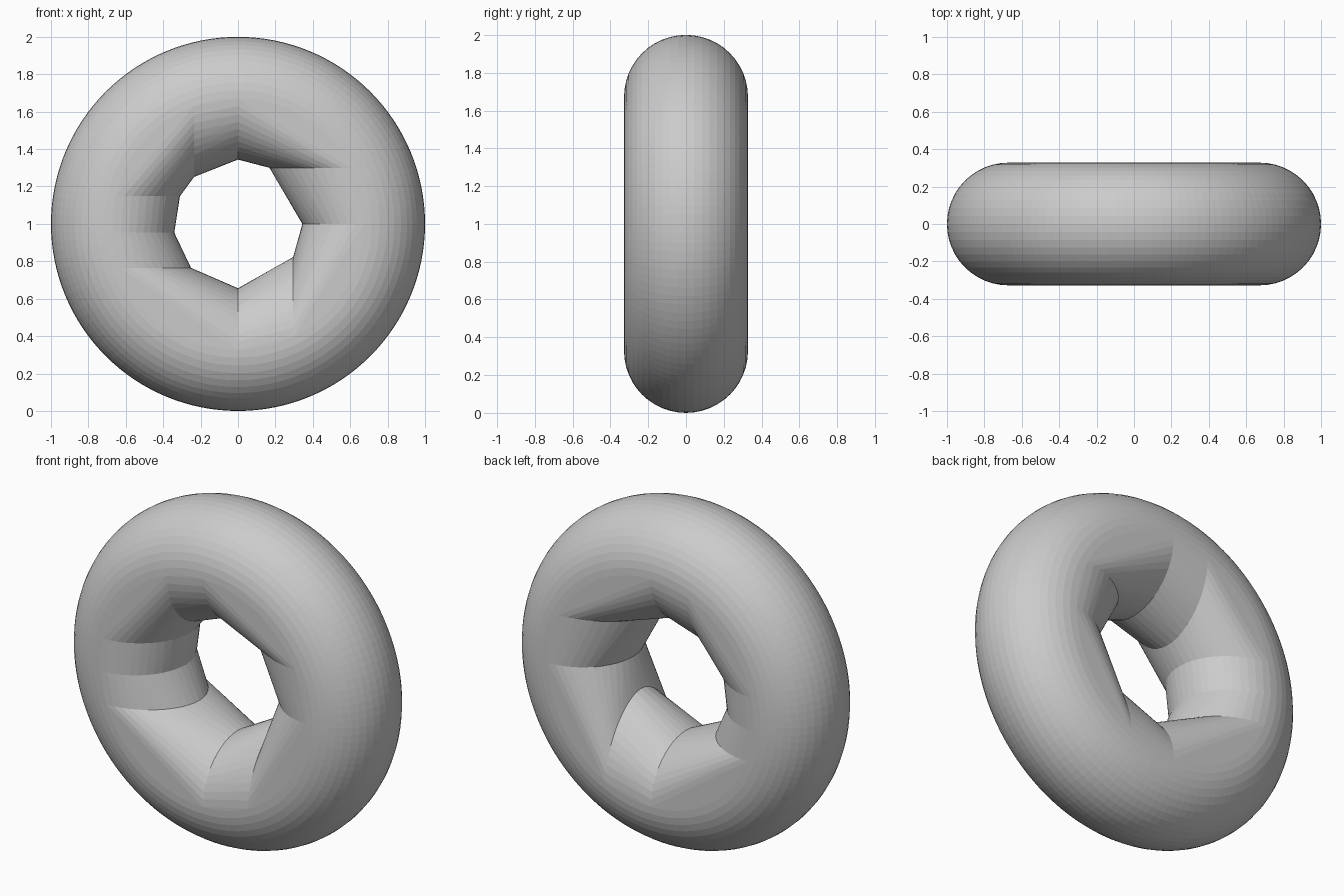
import bpy
import bmesh
from math import tau
from mathutils import Matrix, Vector

cube = bpy.data.objects.get("Cube")
if cube:
    bpy.data.objects.remove(cube)

MAJOR, MINOR = 0.672, 0.328
RING_STEPS, TUBE_STEPS = 128, 48
CENTRE = Vector((0, 0, 1))
AXES = {"x": Vector((1, 0, 0)), "z": Vector((0, 0, 1))}


def ring_mesh():
    """Full upright ring: a circle spun about the y axis."""
    bm = bmesh.new()
    bmesh.ops.create_circle(bm, segments=TUBE_STEPS, radius=MINOR,
                            matrix=Matrix.Translation(CENTRE + Vector((MAJOR, 0, 0))))
    bmesh.ops.spin(bm, geom=bm.verts[:] + bm.edges[:], cent=CENTRE,
                   axis=(0, 1, 0), angle=tau, steps=RING_STEPS, use_merge=True)
    bmesh.ops.remove_doubles(bm, verts=bm.verts, dist=1e-4)
    return bm


def ring_segment(name, x=(None, None), z=(None, None)):
    """Convex solid around the slice of the ring between axis-aligned planes."""
    bm = ring_mesh()
    for axis, limits in (("x", x), ("z", z)):
        for limit, sign in zip(limits, (-1, 1)):
            if limit is not None:
                bmesh.ops.bisect_plane(
                    bm, geom=bm.verts[:] + bm.edges[:] + bm.faces[:], dist=1e-5,
                    plane_co=AXES[axis] * limit, plane_no=AXES[axis] * sign,
                    clear_outer=True)
    bmesh.ops.remove_doubles(bm, verts=bm.verts, dist=1e-4)
    points = [v.co.copy() for v in bm.verts]
    bm.free()

    # Wrap the slice's points in a hull
    hull = bmesh.new()
    for p in points:
        hull.verts.new(p)
    bmesh.ops.convex_hull(hull, input=hull.verts[:])
    loose = [v for v in hull.verts if not v.link_faces]
    bmesh.ops.delete(hull, geom=loose, context="VERTS")
    bmesh.ops.recalc_face_normals(hull, faces=hull.faces[:])
    mesh = bpy.data.meshes.new(name)
    hull.to_mesh(mesh)
    hull.free()
    obj = bpy.data.objects.new(name, mesh)
    bpy.context.collection.objects.link(obj)
    return obj


# Left half, top to bottom
ring_segment("ring_upper_left", x=(0, None), z=(1.3, None))
ring_segment("ring_left", x=(0, None), z=(1, 1.3))
ring_segment("ring_lower_left", x=(0.295, None), z=(None, 1))
ring_segment("ring_bottom", x=(0, 0.295), z=(None, 1))

# Right half, bottom to top
ring_segment("ring_lower_right", x=(None, 0), z=(None, 0.765))
ring_segment("ring_right_low", x=(None, 0), z=(0.765, 0.953))
ring_segment("ring_right_high", x=(None, 0), z=(0.953, 1.148))
ring_segment("ring_upper_right", x=(None, -0.235), z=(1.148, None))
ring_segment("ring_top", x=(-0.235, 0), z=(1.148, None))
